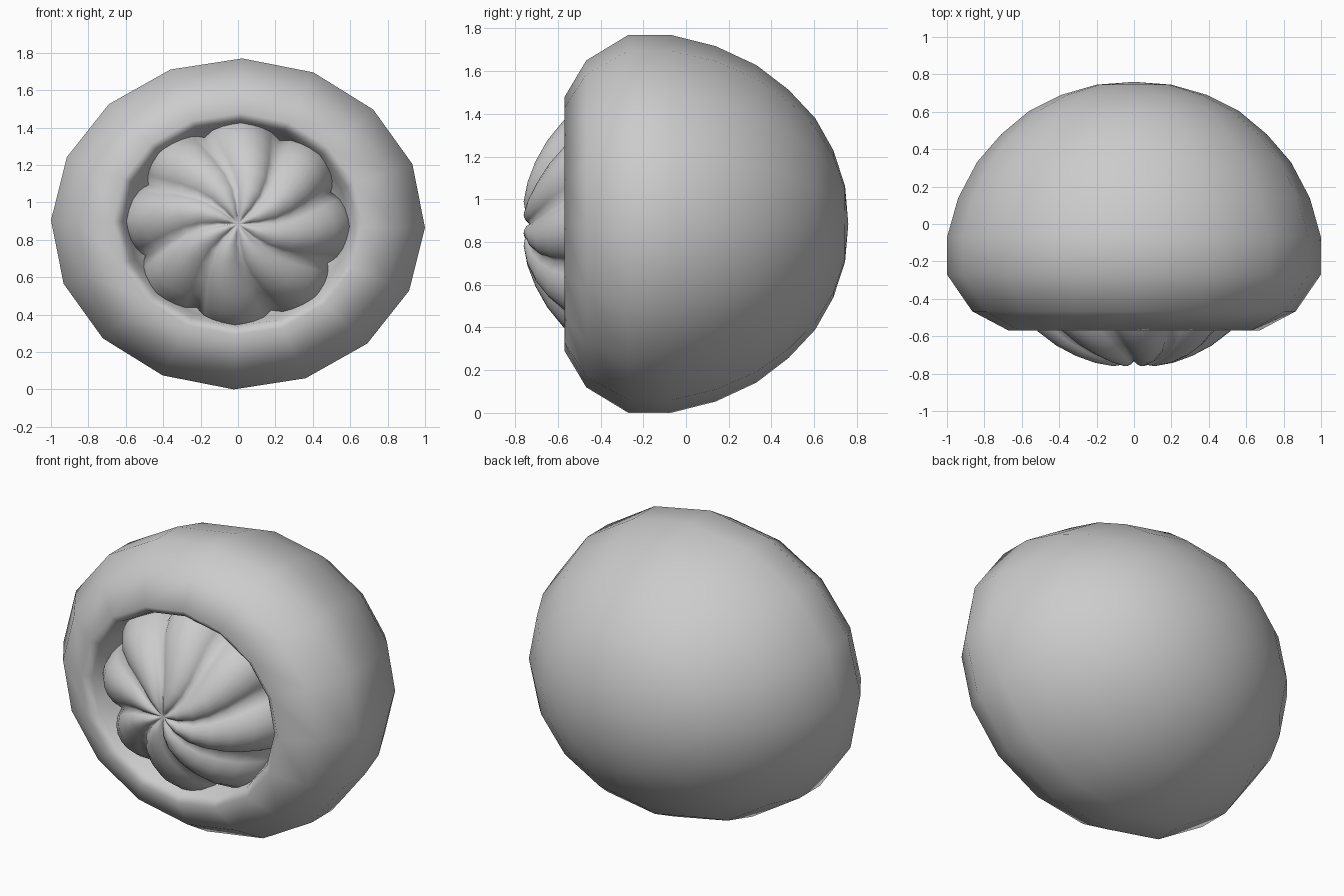
import bpy, bmesh
from math import sin, cos, pi, radians

if "Cube" in bpy.data.objects:
    bpy.data.objects.remove(bpy.data.objects["Cube"])

CZ = 0.885  # height of the centre axis


def lathe(name, rings, segs, point):
    """Skin closed rings around the y axis; first and last ring are poles."""
    bm = bmesh.new()
    loops = []
    for i, ring in enumerate(rings):
        n = 1 if ring[0] == 0 else segs
        loops.append([bm.verts.new(point(ring, 2 * pi * k / segs)) for k in range(n)])
    for a, b in zip(loops, loops[1:]):
        for k in range(segs):
            j = (k + 1) % segs
            if len(a) == 1:
                bm.faces.new((a[0], b[k], b[j]))
            elif len(b) == 1:
                bm.faces.new((a[k], b[0], a[j]))
            else:
                bm.faces.new((a[k], b[k], b[j], a[j]))
    bmesh.ops.recalc_face_normals(bm, faces=bm.faces)
    for f in bm.faces:
        f.smooth = True
    me = bpy.data.meshes.new(name)
    bm.to_mesh(me)
    bm.free()
    ob = bpy.data.objects.new(name, me)
    bpy.context.collection.objects.link(ob)
    return ob


# Outer shell: rounded back, rolled front rim, recessed cup (radius, y)
def shell_point(ring, a):
    r, y = ring
    a -= radians(1.3)
    return (r * cos(a), y, CZ + 0.885 * r * sin(a))


shell = [(0, .76), (.2, .745), (.39, .69), (.56, .605), (.71, .48), (.84, .33),
         (.94, .14), (1.0, -.07), (1.0, -.27), (.865, -.467), (.67, -.57),
         (.62, -.53), (.59, -.42), (.51, -.28), (.3, -.16), (0, -.12)]
lathe("outer_shell", shell, 16, shell_point)


# Swirled filling: eight rounded lobes twisting outward (radius, y, groove, twist)
def swirl_point(ring, a):
    r, y, groove, twist = ring
    g = 1 - abs(sin(4 * a)) ** 0.8
    r *= 1 - groove * g
    b = a + radians(twist)
    return (r * cos(b), y + 0.25 * groove * g, CZ + 0.94 * r * sin(b))


swirl = [(0, -.725, 0, 0), (.05, -.75, .1, 0), (.12, -.76, .12, 1), (.22, -.742, .14, 4),
         (.32, -.705, .15, 9), (.42, -.65, .15, 14), (.515, -.575, .15, 18),
         (.58, -.49, .15, 20), (.62, -.38, .15, 20), (.62, -.25, .15, 20), (0, -.2, 0, 20)]
lathe("swirled_filling", swirl, 64, swirl_point)
